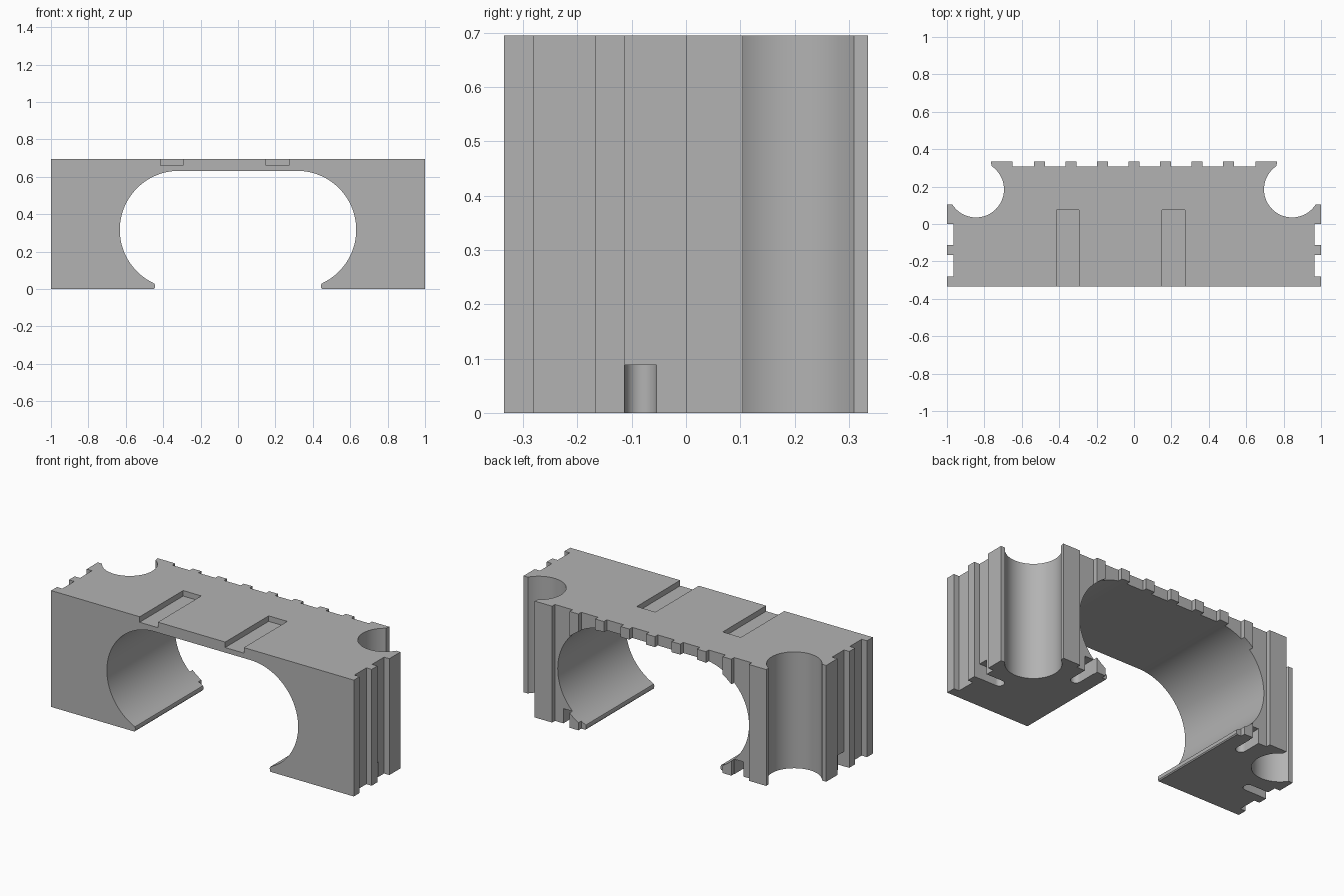
import bpy
import bmesh
from math import sin, cos, radians, asin, atan2
from mathutils import Vector

if "Cube" in bpy.data.objects:
    bpy.data.objects.remove(bpy.data.objects["Cube"])

HEIGHT, FRONT, BACK, WALL = 0.695, -0.335, 0.335, 0.308

grey = bpy.data.materials.new("plain grey")
grey.use_nodes = True
grey.diffuse_color = (0.45, 0.45, 0.45, 1)
grey.node_tree.nodes["Principled BSDF"].inputs["Base Color"].default_value = (0.45, 0.45, 0.45, 1)


def prism(name, points, direction):
    """Extrude a closed 3D outline along a direction."""
    bm = bmesh.new()
    face = bm.faces.new([bm.verts.new(p) for p in points])
    ext = bmesh.ops.extrude_face_region(bm, geom=[face])
    moved = [v for v in ext["geom"] if isinstance(v, bmesh.types.BMVert)]
    bmesh.ops.translate(bm, verts=moved, vec=Vector(direction))
    bmesh.ops.recalc_face_normals(bm, faces=bm.faces)
    mesh = bpy.data.meshes.new(name)
    bm.to_mesh(mesh)
    bm.free()
    mesh.materials.append(grey)
    obj = bpy.data.objects.new(name, mesh)
    bpy.context.collection.objects.link(obj)
    return obj


def arc(cx, cy, r, start, end, steps):
    angles = [start + (end - start) * i / steps for i in range(steps + 1)]
    return [(cx + r * cos(a), cy + r * sin(a)) for a in angles]


def mirrored(half):
    return half + [(-x, y) for x, y in reversed(half)]


def cut(body, cutter):
    cutter.hide_render = True
    mod = body.modifiers.new("cut", "BOOLEAN")
    mod.operation, mod.solver, mod.object = "DIFFERENCE", "EXACT", cutter
    bpy.context.view_layer.objects.active = body
    bpy.ops.object.modifier_apply(modifier=mod.name)
    bpy.data.objects.remove(cutter)


# Plan outline: grooved side, round corner bay, toothed back
half = [(1, FRONT)]
for low, high in ((-0.28, -0.167), (-0.113, 0.0)):
    half += [(1, low), (0.965, low), (0.965, high), (1, high)]
half.append((1, 0.105))
bay = (0.845, 0.185, 0.15)
start = asin((0.105 - bay[1]) / bay[2])
end = atan2(0.125, -0.083) - radians(360)
half += arc(*bay, start, end, 40)
half += [(0.765, BACK), (0.65, BACK), (0.65, WALL)]
for i in (3, 2, 1):
    c = i * 0.1685
    half += [(c + 0.029, WALL), (c + 0.029, BACK), (c - 0.029, BACK), (c - 0.029, WALL)]
half += [(0.029, WALL), (0.029, BACK)]
body = prism("arch_block", [(x, y, 0) for x, y in mirrored(half)], (0, 0, HEIGHT))

# Wide rounded opening with a small lip at the foot
r = 0.315
opening = [(0.45, -0.1), (0.45, 0), (0.445, 0.006), (0.444, 0.02), (0.447, 0.029)]
opening += arc(0.317, 0.317, r, asin(-0.283 / r), radians(90), 48)
cut(body, prism("opening_cutter", [(x, -0.5, z) for x, z in mirrored(opening)], (0, 1, 0)))

# Shallow channels in the top, open at the front
for left, right in ((-0.415, -0.295), (0.15, 0.273)):
    outline = [(left, -0.5), (right, -0.5), (right, 0.075), (left, 0.075)]
    cut(body, prism("channel_cutter", [(x, y, 0.662) for x, y in outline], (0, 0, 0.2)))

# Round-ended slots in the underside, at the sides and the back
w = 0.029
for side in (1, -1):
    end_cap = arc(0.855, -0.083, w, radians(90), radians(270), 16)
    outline = end_cap + [(1.1, -0.083 - w), (1.1, -0.083 + w)]
    cut(body, prism("side_slot_cutter", [(side * x, y, -0.1) for x, y in outline], (0, 0, 0.188)))
    end_cap = arc(0.566, 0.2, w, radians(180), radians(360), 16)
    outline = end_cap + [(0.566 + w, 0.45), (0.566 - w, 0.45)]
    cut(body, prism("back_slot_cutter", [(side * x, y, -0.1) for x, y in outline], (0, 0, 0.188)))

# Smooth curves, crisp edges
bpy.ops.object.select_all(action="DESELECT")
body.select_set(True)
bpy.context.view_layer.objects.active = body
bpy.ops.object.shade_smooth_by_angle(angle=radians(25))
